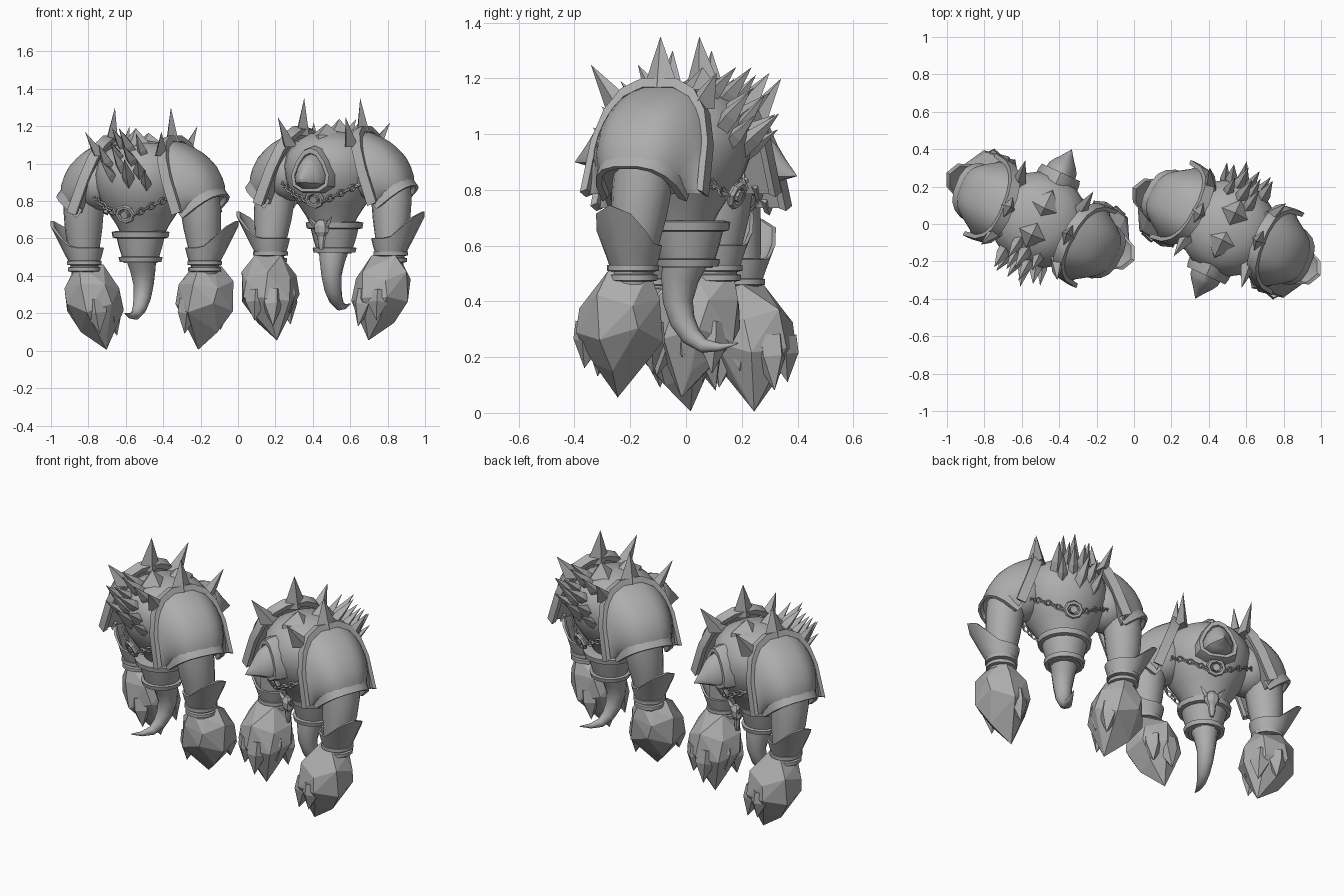
import bpy, bmesh, math, random
from math import sin, cos, pi, radians
from mathutils import Vector, Matrix

if "Cube" in bpy.data.objects:
    bpy.data.objects.remove(bpy.data.objects["Cube"])

random.seed(4)
stone = bpy.data.materials.new("stone_grey")
stone.diffuse_color = (0.42, 0.42, 0.42, 1)
stone.use_nodes = True
stone.node_tree.nodes["Principled BSDF"].inputs["Base Color"].default_value = stone.diffuse_color

# the two figures stand turned away from each other
PLACES = [("right", Matrix.Translation((0.495, -0.04, 0.0)) @ Matrix.Rotation(radians(-25), 4, 'Z')),
          ("left", Matrix.Translation((-0.5, 0.04, -0.05)) @ Matrix.Rotation(radians(155), 4, 'Z'))]


def part(name, bm, smooth=True):
    bmesh.ops.remove_doubles(bm, verts=bm.verts, dist=0.0005)
    bmesh.ops.recalc_face_normals(bm, faces=bm.faces)
    me = bpy.data.meshes.new(name)
    bm.to_mesh(me)
    bm.free()
    me.materials.append(stone)
    for p in me.polygons:
        p.use_smooth = smooth
    if smooth:
        me.set_sharp_from_angle(angle=radians(35))
    for tag, m in PLACES:
        ob = bpy.data.objects.new(tag + "_" + name, me)
        ob.matrix_world = m
        bpy.context.collection.objects.link(ob)


def loft(bm, rings, closed=True, caps=True):
    vs = [[bm.verts.new(p) for p in r] for r in rings]
    n = len(vs[0])
    for a, b in zip(vs, vs[1:]):
        for i in range(n if closed else n - 1):
            j = (i + 1) % n
            bm.faces.new((a[i], a[j], b[j], b[i]))
    if caps:
        bm.faces.new(vs[0])
        bm.faces.new(vs[-1])


def disc(x, y, z, r, n=20, ry=None):
    return [(x + r * cos(2 * pi * i / n), y + (ry or r) * sin(2 * pi * i / n), z) for i in range(n)]


def hull(bm, pts):
    vs = [bm.verts.new(p) for p in pts]
    res = bmesh.ops.convex_hull(bm, input=vs)
    inner = [v for v in res['geom_interior'] if isinstance(v, bmesh.types.BMVert)]
    bmesh.ops.delete(bm, geom=inner, context='VERTS')


def shard(bm, base, tip, r, n=4):
    base, tip = Vector(base), Vector(tip)
    q = (tip - base).to_track_quat('Z', 'Y')
    ring = [base + q @ Vector((r * cos(2 * pi * i / n), r * sin(2 * pi * i / n), 0)) for i in range(n)]
    mid = [p.lerp(tip, 0.4) + (p - base) * 0.35 for p in ring]
    hull(bm, ring + mid + [tip])


def torus(bm, m, a, b, r, n=12, k=6):
    rings = []
    for i in range(n + 1):
        t = 2 * pi * i / n
        rings.append([m @ Vector(((a + r * cos(2 * pi * j / k)) * cos(t),
                                  (b + r * cos(2 * pi * j / k)) * sin(t),
                                  r * sin(2 * pi * j / k))) for j in range(k)])
    loft(bm, rings, caps=False)


# torso
bm = bmesh.new()
prof = [(.66, .11), (.72, .14), (.78, .18), (.85, .225), (.92, .25), (.99, .258), (1.06, .24),
        (1.12, .195), (1.16, .12), (1.175, .02)]
loft(bm, [disc(0, .02, z, r, 28) for z, r in prof])
part("torso", bm)

# belt and lower cup
bm = bmesh.new()
for rows in ([(.65, .13), (.655, .15), (.685, .155), (.69, .13)],
             [(.52, .09), (.6, .115), (.68, .135)],
             [(.525, .09), (.525, .112), (.55, .118), (.555, .09)]):
    loft(bm, [disc(0, .05, z, r, 18) for z, r in rows])
part("belt", bm)

# curled tail
bm = bmesh.new()
path = [(.045, .56, .085), (.02, .48, .068), (.012, .4, .054), (.03, .33, .046), (.065, .275, .037),
        (.115, .24, .026), (.18, .236, .014), (.25, .25, .002)]
rings = []
for i, (y, z, r) in enumerate(path):
    a, b = path[max(i - 1, 0)], path[min(i + 1, len(path) - 1)]
    d = Vector((0, b[0] - a[0], b[1] - a[1])).normalized()
    side = Vector((0, -d.z, d.y))
    rings.append([Vector((r * cos(t), y, z)) + side * r * sin(t) for t in [2 * pi * j / 12 for j in range(12)]])
loft(bm, rings)
part("tail", bm)

# face plate with stepped rims and a spike
half = [(0, .115), (.04, .1), (.08, .045), (.108, -.025), (.1, -.08), (.05, -.11)]
outline = half + [(-x, z) for x, z in reversed(half[1:])]
bm = bmesh.new()
steps = [(-.14, 1.15, .97), (-.235, 1.1, .965), (-.26, 1.03, .965), (-.26, .84, .96), (-.245, .8, .96),
         (-.285, .74, .95), (-.31, .6, .945), (-.345, .34, .925), (-.395, .01, .9)]
loft(bm, [[(x * k, y, c + z * k) for x, z in outline] for y, k, c in steps])
part("face_plate", bm)

# hanging chains and ring medallions, front and back
bm = bmesh.new()
for f in (1, -1):
    for s in (1, -1):
        for i in range(9):
            a = radians(15 + 7 * i)
            z = .8 + .014 * i - (.02 if f < 0 else 0)
            R = .205 + (z - .78) * .4 + .012
            p = (s * R * sin(a), .02 - f * R * cos(a), z)
            yaw = s * a if f > 0 else pi - s * a
            m = (Matrix.Translation(p) @ Matrix.Rotation(yaw, 4, 'Z') @ Matrix.Rotation(-s * f * .5, 4, 'Y')
                 @ Matrix.Rotation(pi / 2 * (i % 2), 4, 'X'))
            torus(bm, m, .021, .014, .006, 8, 4)
    m = Matrix.Translation((0, .02 - f * .225, .81 if f > 0 else .78)) @ Matrix.Rotation(pi / 2 + f * .35, 4, 'X')
    torus(bm, m, .045, .04, .014, 8, 6)
    loft(bm, [[m @ Vector(p) for p in disc(0, 0, z, .022, 8)] for z in (-.015, .015)])
part("chains", bm)

# horned skull buckle
bm = bmesh.new()
loft(bm, [disc(0, -.115, z, r, 8, r * .7) for z, r in
          [(.54, .012), (.57, .02), (.61, .024), (.635, .042), (.67, .045), (.7, .02)]])
for s in (1, -1):
    shard(bm, (s * .03, -.12, .665), (s * .075, -.14, .72), .014)
part("skull_buckle", bm, False)

# back crystals and crown pyramids
bm = bmesh.new()
for i in range(11):
    a = radians(-30 + 60 * ((i * 0.382) % 1))
    z = .93 + .2 * i / 10
    r = .235 - max(0, z - 1.03) * .9
    base = Vector((r * sin(a), .02 + r * cos(a), z))
    d = Vector((sin(a) * .3 + random.uniform(-.15, .15), .7, .4 + random.uniform(.1, .5))).normalized()
    shard(bm, base - d * .03, base + d * random.uniform(.12, .19), random.uniform(.026, .036))
for y, z, r in ((-.06, 1.215, .1), (.1, 1.24, .085)):
    shard(bm, (0, y, 1.1), (0, y + .01, z), r)
part("back_crystals", bm, False)

# shoulder plate surface: a fan of arches around the armpit line
# each entry: angle, radius, half width
FAN = [(-20, .42, .225), (-7, .36, .215), (7, .31, .195), (30, .24, .168), (52, .185, .145)]


def fan_point(s, th, ph, k=1.0, d=0.0):
    R, W = FAN[-1][1:]
    for (t0, r0, w0), (t1, r1, w1) in zip(FAN, FAN[1:]):
        if t0 <= th <= t1:
            f = (th - t0) / (t1 - t0)
            R, W = r0 + (r1 - r0) * f, w0 + (w1 - w0) * f
    t = radians(th)
    c, h = cos(ph), max(sin(ph), 0) ** .75
    y = math.copysign(abs(c) ** .75, c) * W * k
    u = R * k * h - (k - 1) * .1
    return (s * (.315 - y * .06 + sin(t) * u + cos(t) * d), .03 + y, .785 + cos(t) * u - sin(t) * d)


PHI = [pi * i / 18 for i in range(19)]
for s, side in ((1, "a"), (-1, "b")):
    # shoulder ball under the plate
    bm = bmesh.new()
    bmesh.ops.create_uvsphere(bm, u_segments=16, v_segments=10, radius=.15,
                              matrix=Matrix.Translation((s * .25, .03, .95)))
    part("shoulder_" + side, bm)

    # domed shoulder plate
    bm = bmesh.new()
    loft(bm, [[fan_point(s, th, p) for p in PHI] for th in (-20, -13, -7, 0, 7, 18, 30, 41, 52)], closed=False)
    part("shoulder_plate_" + side, bm)

    # raised bands at the collar and the lower rim
    bm = bmesh.new()
    for th, k, d0, d1 in ((-20, 1.05, -.02, .035), (52, 1.12, -.03, .025)):
        loft(bm, [[fan_point(s, th, p, kk, d) for kk, d in ((.94, d0), (k, d0), (k, d1), (.94, d1))]
                  for p in PHI[::2]])
    part("shoulder_bands_" + side, bm)

    # collar spikes: wide thin blades forming a crown
    bm = bmesh.new()
    for y, z, tx, ty, tz, w in ((.03, 1.15, .165, .02, 1.35, .075), (-.12, 1.09, .2, -.24, 1.25, .07),
                                (.17, 1.09, .225, .27, 1.22, .07)):
        hull(bm, [(s * (.18 + dx), y + dy, z) for dx, dy in ((-.04, 0), (.04, 0), (0, -w), (0, w))]
             + [(s * (.09 + tx * .5), y * .5 + ty * .5 + e * w * .5, z * .5 + tz * .5) for e in (-1, 1)]
             + [(s * tx, ty, tz)])
    part("collar_spikes_" + side, bm, False)

    # arm
    bm = bmesh.new()
    loft(bm, [disc(s * x, y, z, r, 16) for x, y, z, r in
              [(.335, .035, .9, .11), (.345, .03, .8, .108), (.35, .02, .7, .1),
               (.355, .005, .58, .082), (.355, -.005, .46, .07)]])
    part("arm_" + side, bm)

    # flared cuff peaking outward, and wrist rings
    bm = bmesh.new()

    def cuff(z, r, flare, rise, n=16):
        out = []
        for i in range(n):
            a = 2 * pi * i / n
            f = max(0, cos(a)) ** 3
            rr = r + flare * f
            out.append((s * (.355 + rr * cos(a)), rr * sin(a), z + rise * f))
        return out
    loft(bm, [cuff(.53, .07, 0, 0), cuff(.53, .086, 0, 0), cuff(.56, .095, .03, .04), cuff(.6, .105, .095, .145),
              cuff(.603, .095, .085, .14), cuff(.55, .075, .01, .02)])
    for z, r in ((.485, .088), (.52, .093)):
        loft(bm, [disc(s * .355, 0, z + e, r + g, 16) for e, g in ((-.014, -.02), (-.01, 0), (.01, 0), (.014, -.02))])
    part("cuff_" + side, bm)

    # faceted crystal fist
    bm = bmesh.new()
    pts = []
    for z, r, n, y in ((.485, .085, 6, -.02), (.4, .15, 7, -.055), (.28, .16, 7, -.065), (.17, .085, 5, -.08)):
        for i in range(n):
            a = 2 * pi * (i + z * 7) / n
            pts.append((s * (.345 - (.48 - z) * .08 + r * cos(a)), y + r * sin(a),
                        z + .025 * sin(3 * a + z * 20)))
    hull(bm, pts + [(s * .27, -.1, .055)])
    # finger shards on the inner, front and rear sides
    for bx, by, bz, tx, ty, tz, r in ((.255, -.06, .34, .21, -.07, .2, .065), (.28, -.15, .32, .25, -.19, .13, .06),
                                      (.36, -.16, .32, .36, -.19, .16, .06), (.28, .02, .32, .25, .03, .14, .06)):
        shard(bm, (s * bx, by, bz), (s * tx, ty, tz), r, 5)
    part("crystal_fist_" + side, bm, False)
